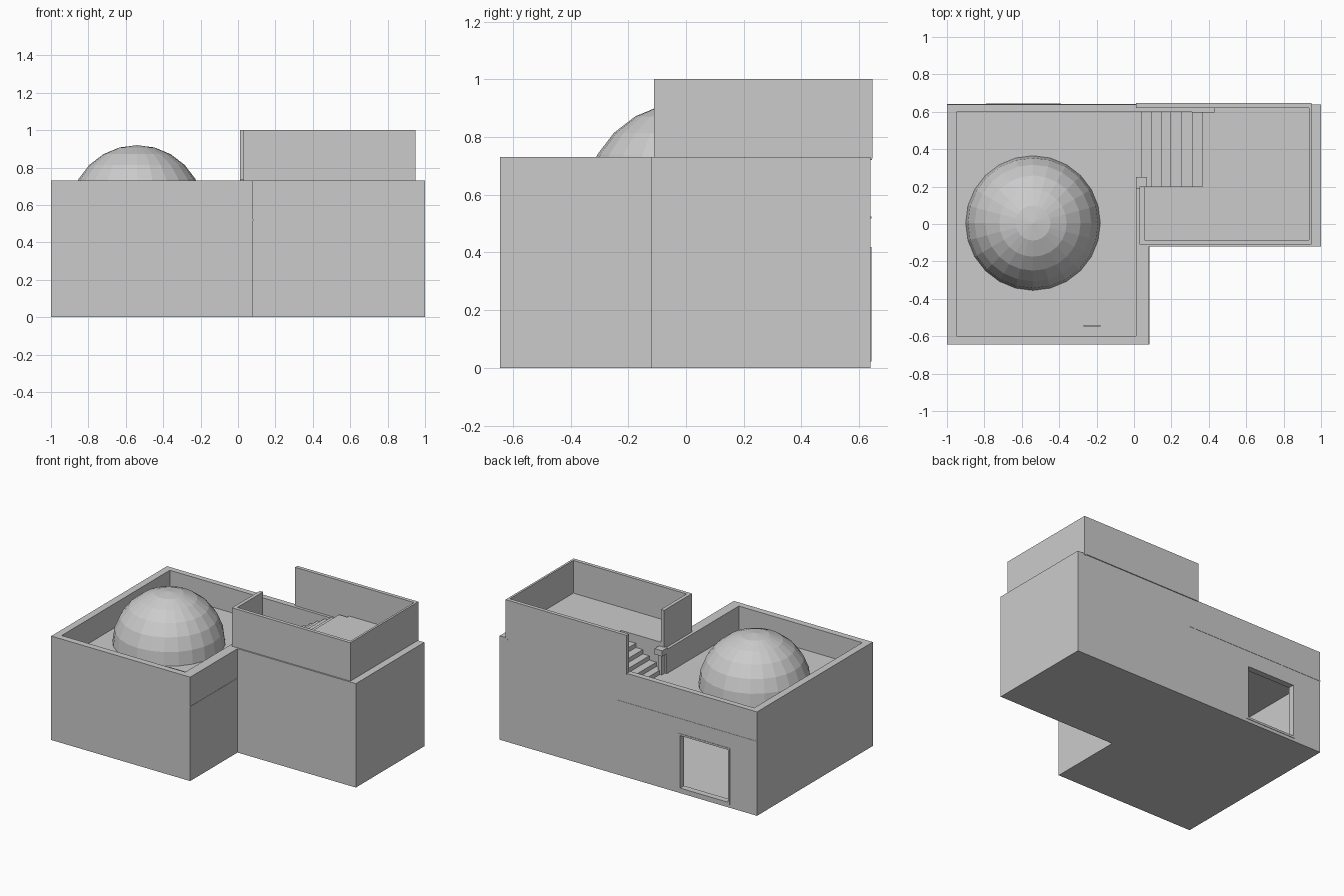
import bpy, bmesh

if "Cube" in bpy.data.objects:
    bpy.data.objects.remove(bpy.data.objects["Cube"])


def prism(name, pts, lo, hi, axis='Z'):
    """Extrude a closed outline along Z (points x,y) or Y (points x,z)."""
    bm = bmesh.new()
    place = (lambda a, b, h: (a, b, h)) if axis == 'Z' else (lambda a, b, h: (a, h, b))
    face = bm.faces.new([bm.verts.new(place(a, b, lo)) for a, b in pts])
    ext = bmesh.ops.extrude_face_region(bm, geom=[face])['geom']
    vec = (0, 0, hi - lo) if axis == 'Z' else (0, hi - lo, 0)
    bmesh.ops.translate(bm, vec=vec, verts=[g for g in ext if isinstance(g, bmesh.types.BMVert)])
    bmesh.ops.recalc_face_normals(bm, faces=bm.faces)
    me = bpy.data.meshes.new(name)
    bm.to_mesh(me)
    bm.free()
    ob = bpy.data.objects.new(name, me)
    bpy.context.collection.objects.link(ob)
    return ob


def box(name, x0, x1, y0, y1, z0, z1):
    return prism(name, [(x0, y0), (x1, y0), (x1, y1), (x0, y1)], z0, z1)


def cut(ob, cutter):
    cutter.hide_render = True
    cutter.hide_viewport = True
    mod = ob.modifiers.new("cut", 'BOOLEAN')
    mod.operation = 'DIFFERENCE'
    mod.solver = 'EXACT'
    mod.object = cutter


ROOF, TOP, DECK = 0.56, 0.73, 0.77

# L-shaped house body
house = prism("house_body", [(-1, -.645), (.08, -.645), (.08, -.12), (1, -.12),
                             (1, .64), (-1, .64)], 0, TOP)
# sunken roof with the stairwell, hollow room and doorway
cut(house, prism("roof_cutter", [(-.95, -.6), (.01, -.6), (.01, .2), (.43, .2),
                                 (.43, .6), (-.95, .6)], ROOF, 0.9))
cut(house, prism("room_cutter", [(-.95, -.6), (.03, -.6), (.03, -.07), (.95, -.07),
                                 (.95, .6), (-.95, .6)], 0.02, 0.52))
cut(house, box("door_cutter", -.78, -.40, .5, .8, 0.035, 0.41))

# door frame
for n, b in {"left": (-.79, -.775, .035, .41), "right": (-.405, -.39, .035, .41),
             "top": (-.79, -.39, .405, .418), "sill": (-.79, -.39, .022, .037)}.items():
    box("door_frame_" + n, b[0], b[1], .6, .643, b[2], b[3])

# thin courses at ceiling height
box("back_course", -1, .08, .63, .642, .518, .524)
box("side_course", .07, .082, -.645, -.12, .518, .524)

# dome: upper half of a faceted sphere
bm = bmesh.new()
bmesh.ops.create_uvsphere(bm, u_segments=24, v_segments=12, radius=0.36)
bmesh.ops.delete(bm, geom=[v for v in bm.verts if v.co.z < -0.01], context='VERTS')
me = bpy.data.meshes.new("roof_dome")
bm.to_mesh(me)
bm.free()
dome = bpy.data.objects.new("roof_dome", me)
dome.location = (-.54, .005, ROOF)
bpy.context.collection.objects.link(dome)

# roof hatch with handle
box("roof_hatch", -.32, -.10, -.55, -.31, ROOF - .01, ROOF + .008)
box("hatch_handle", -.27, -.18, -.548, -.54, ROOF, ROOF + .02)

# raised deck around the stairwell
prism("upper_deck", [(.055, -.09), (.94, -.09), (.94, .622), (.43, .622),
                     (.43, .2), (.055, .2)], .7, DECK)

# stairs as one stepped profile
xs = [.04, .09, .145, .195, .25, .31, .365, .43]
rise = (DECK - ROOF) / 7
steps = [(xs[0], ROOF - .005)]
for i in range(7):
    z = ROOF + rise * (i + 1)
    steps += [(xs[i], z), (xs[i + 1], z)]
steps.append((xs[-1], ROOF - .005))
prism("stairs", steps, .2, .6, 'Y')

# deck walls
box("deck_wall_front", .03, .95, -.11, -.085, .72, 1)
box("deck_wall_right", .935, .95, -.11, .645, .72, 1)
box("deck_wall_back", .01, .95, .62, .646, .725, 1)
box("deck_wall_left", .03, .055, -.11, .2, .7, 1)

# newel post at the foot of the stairs
box("post", .025, .055, .2, .235, ROOF, .71)
box("post_cap", .01, .07, .19, .25, .70, .74)
